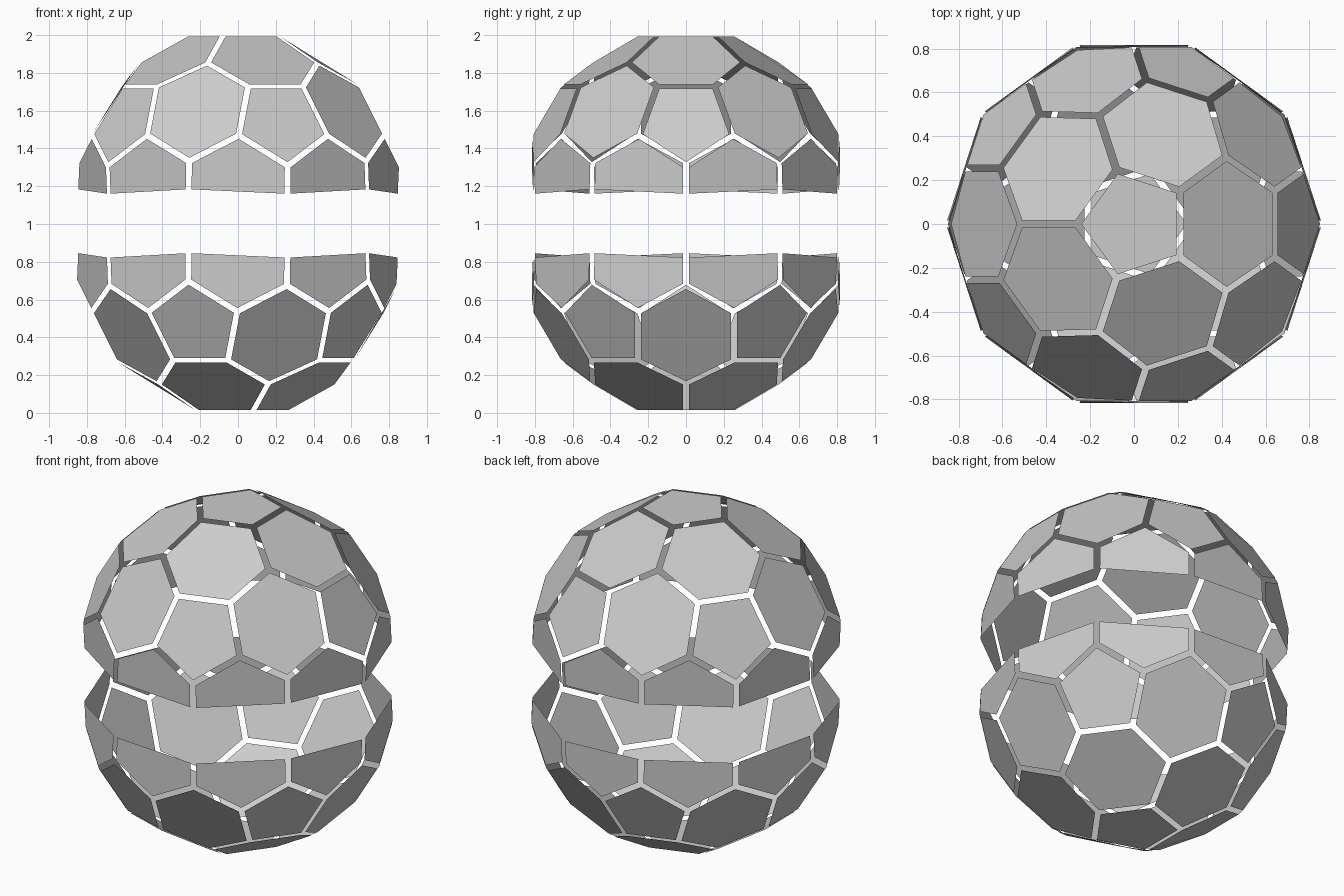
import bpy, bmesh, math
from mathutils import Vector

if "Cube" in bpy.data.objects:
    bpy.data.objects.remove(bpy.data.objects["Cube"])

SCALE = 0.92      # ball radius factor
CENTRE = 1.003    # height of the gap between the halves
LIFT = 0.169      # each half is moved away from the gap

# Guide sphere: one panel of the ball per vertex, panel corners at face centres
guide = bmesh.new()
bmesh.ops.create_icosphere(guide, subdivisions=2, radius=1.0)


def outline(v):
    """Corners of the panel around a guide vertex, counter-clockwise from outside."""
    n = v.co.normalized()
    a = n.orthogonal().normalized()
    b = n.cross(a)
    pts = [f.calc_center_median() for f in v.link_faces]
    return sorted(pts, key=lambda p: math.atan2(p.dot(b), p.dot(a)))


def half(pts, side):
    """Keep one side of an equator panel, cut across the middle of its seams."""
    out = []
    for p, q in zip(pts, pts[1:] + pts[:1]):
        if p.z * side > 0:
            out.append(p)
        if p.z * q.z < 0:
            out.append((p + q) / 2)
    return out


def shell(name, side):
    bm = bmesh.new()
    for v in guide.verts:
        if v.co.z * side < -0.01:
            continue
        full = outline(v)
        mid = sum(full, Vector()) / len(full)
        pts = half(full, side) if abs(v.co.z) < 0.01 else full
        shrink = 0.922 if len(full) == 5 else 0.935
        bm.faces.new([bm.verts.new((mid + (p - mid) * shrink) * SCALE) for p in pts])
    me = bpy.data.meshes.new(name)
    bm.to_mesh(me)
    bm.free()
    ob = bpy.data.objects.new(name, me)
    ob.location.z = CENTRE + side * LIFT
    bpy.context.collection.objects.link(ob)


# Two domes of separate flat panels
shell("upper_shell", 1)
shell("lower_shell", -1)
guide.free()
